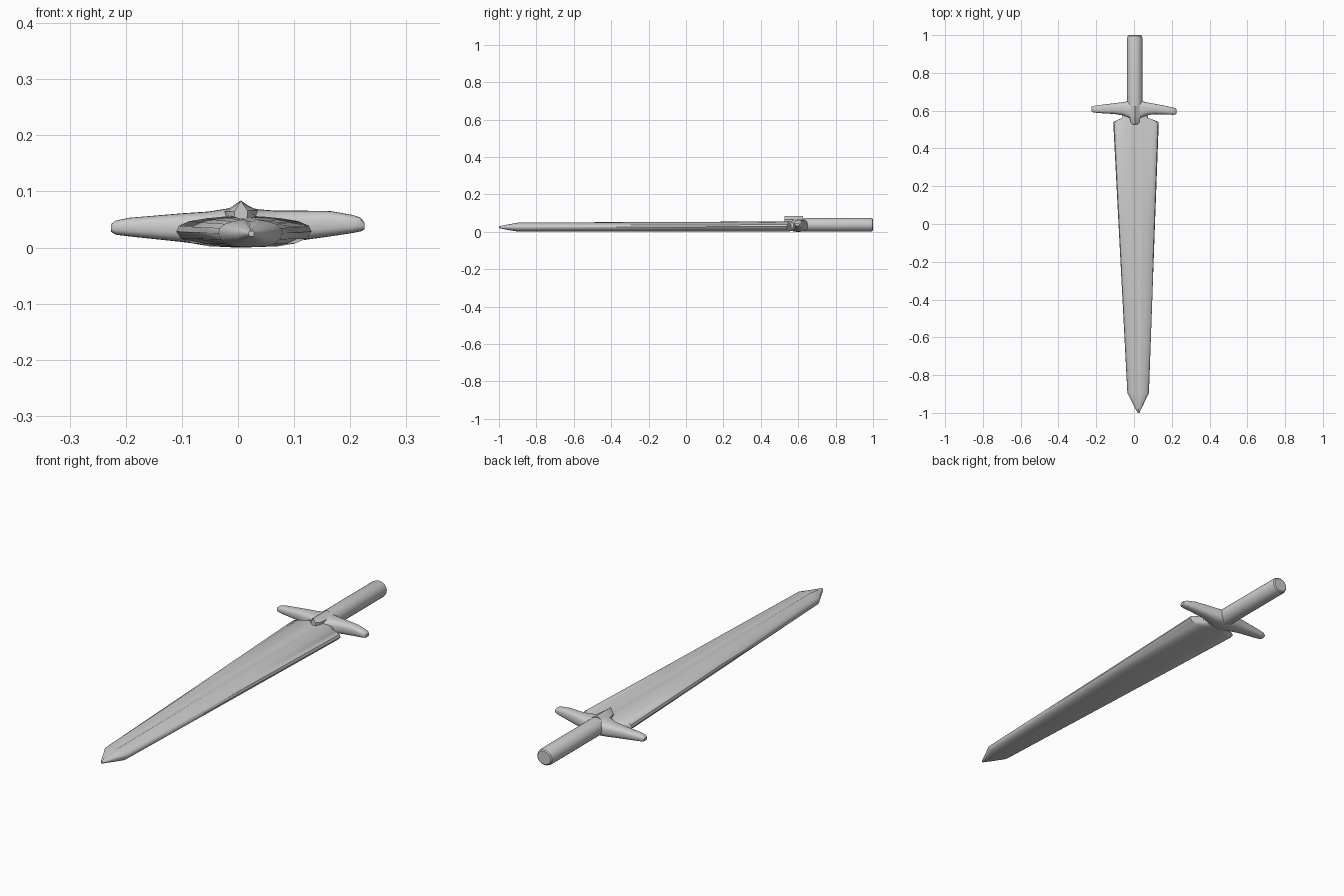
import bpy, bmesh, math

if "Cube" in bpy.data.objects:
    bpy.data.objects.remove(bpy.data.objects["Cube"])


def loft(name, rings, angle=35):
    """Skin a list of equal-length closed rings and cap both ends."""
    bm = bmesh.new()
    rows = [[bm.verts.new(p) for p in r] for r in rings]
    n = len(rows[0])
    for a, b in zip(rows, rows[1:]):
        for i in range(n):
            j = (i + 1) % n
            bm.faces.new((a[i], a[j], b[j], b[i]))
    bm.faces.new(rows[0][::-1])
    bm.faces.new(rows[-1])
    bmesh.ops.recalc_face_normals(bm, faces=bm.faces)
    mesh = bpy.data.meshes.new(name)
    bm.to_mesh(mesh)
    bm.free()
    ob = bpy.data.objects.new(name, mesh)
    bpy.context.collection.objects.link(ob)
    bpy.ops.object.select_all(action='DESELECT')
    ob.select_set(True)
    bpy.context.view_layer.objects.active = ob
    bpy.ops.object.shade_smooth_by_angle(angle=math.radians(angle))
    return ob


def oval(a0, a1, z0, z1, power=1.0, n=24):
    """Rounded section between two horizontal and two vertical limits."""
    pts = []
    for i in range(n):
        t = 2 * math.pi * i / n
        c, s = math.cos(t), math.sin(t)
        u = math.copysign(abs(c) ** power, c)
        v = math.copysign(abs(s) ** power, s)
        pts.append(((a0 + a1) / 2 + u * (a1 - a0) / 2,
                    (z0 + z1) / 2 + v * (z1 - z0) / 2))
    return pts


# Blade: half section with a shallow fuller along the upper face
upper = [(1, 0), (.96, .38), (.8, .68), (.55, .86), (.3, .97), (.17, 1), (.07, .86)]
lower = [(.93, -.45), (.75, -.78), (.5, -.96), (.2, -1)]
half = upper[::-1] + lower
section = half + [(-u, v) for u, v in reversed(half)]


def blade_ring(y, x0, x1, z0, z1):
    cx, cz = (x0 + x1) / 2, (z0 + z1) / 2
    return [(cx + u * (x1 - x0) / 2, y, cz + v * (z1 - z0) / 2) for u, v in section]


loft("blade", [blade_ring(*s) for s in [
    (-1, .019, .029, .020, .030),
    (-.955, -.004, .050, .011, .039),
    (-.895, -.035, .079, .001, .050),
    (0, -.082, .111, .001, .053),
    (.54, -.110, .131, .001, .056),
    (.562, -.062, .075, .004, .054),
    (.61, -.055, .065, .006, .054)]], 40)

# Crossguard: slightly skewed oval sections running along x
guard = [
    (-.226, .598, .620, .028, .042),
    (-.218, .592, .625, .023, .048),
    (-.195, .588, .628, .020, .053),
    (-.10, .582, .640, .010, .061),
    (-.055, .574, .646, .004, .064),
    (-.028, .560, .651, .001, .068),
    (.005, .548, .652, .000, .074),
    (.038, .560, .651, .001, .068),
    (.065, .574, .645, .005, .066),
    (.10, .581, .638, .011, .066),
    (.165, .580, .626, .020, .065),
    (.205, .578, .617, .026, .058),
    (.219, .579, .613, .029, .053),
    (.225, .583, .608, .032, .045)]
loft("crossguard", [[(x, y, z) for y, z in oval(y0, y1, z0, z1, .75)]
                    for x, y0, y1, z0, z1 in guard])

# Pointed ornament over the root of the blade
ridge = [(-.022, .045), (-.024, .064), (-.008, .075), (.005, .084),
         (.018, .075), (.035, .066), (.032, .045)]
loft("guard_ridge", [[(.005 + (x - .005) * k, y, z) for x, z in ridge]
                     for y, k in [(.526, .4), (.54, .8), (.575, 1), (.625, 1)]], 30)

# Grip with a blunt rounded end
loft("grip", [[(x, y, z) for x, z in oval(-.036 + d, .044 - d, .001 + d, .075 - d)]
              for y, d in [(.62, 0), (.985, 0), (.996, .003), (1, .008)]])
